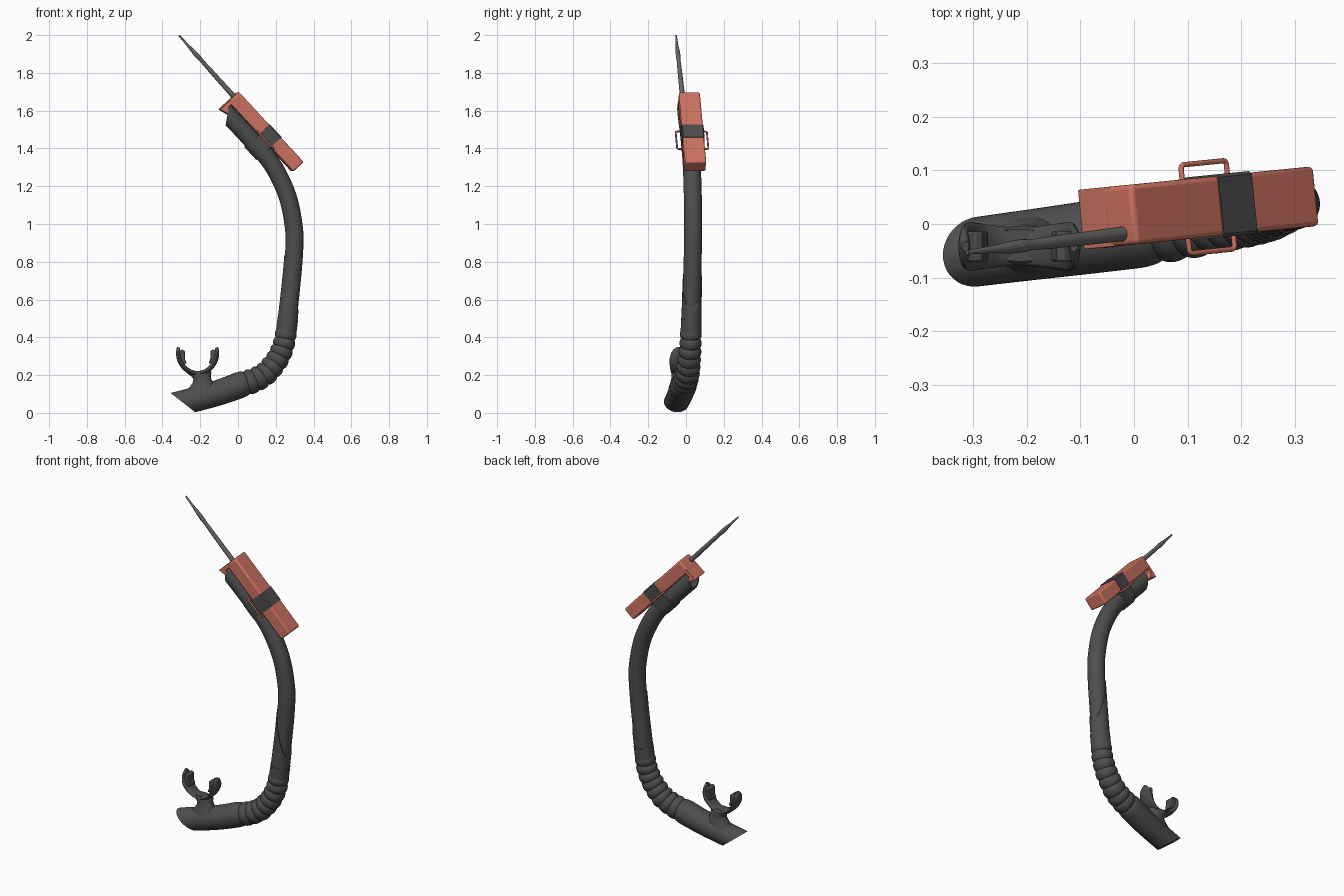
import bpy, bmesh, math
from mathutils import Vector as V

if "Cube" in bpy.data.objects:
    bpy.data.objects.remove(bpy.data.objects["Cube"])


def material(name, c):
    m = bpy.data.materials.new(name)
    m.diffuse_color = (*c, 1)
    m.use_nodes = True
    m.node_tree.nodes["Principled BSDF"].inputs["Base Color"].default_value = m.diffuse_color
    return m


RED = material("red_plastic", (0.62, 0.17, 0.12))
DARK = material("dark_rubber", (0.075, 0.075, 0.075))
GREY = material("antenna_grey", (0.13, 0.13, 0.13))


def finish(bm, name, mat):
    bmesh.ops.recalc_face_normals(bm, faces=bm.faces)
    me = bpy.data.meshes.new(name)
    bm.to_mesh(me)
    bm.free()
    ob = bpy.data.objects.new(name, me)
    bpy.context.collection.objects.link(ob)
    me.materials.append(mat)
    return ob


def spline(pts, n):
    """Catmull-Rom through pts, resampled to n + 1 even steps."""
    p = [V(q) for q in pts]
    p = [2 * p[0] - p[1]] + p + [2 * p[-1] - p[-2]]
    fine = []
    for i in range(1, len(p) - 2):
        a, b, c, d = p[i - 1:i + 3]
        for k in range(40):
            t = k / 40
            fine.append(0.5 * (2 * b + (c - a) * t + (2 * a - 5 * b + 4 * c - d) * t * t
                               + (3 * b - a - 3 * c + d) * t ** 3))
    fine.append(p[-2])
    dist = [0]
    for a, b in zip(fine, fine[1:]):
        dist.append(dist[-1] + (b - a).length)
    out, j = [], 0
    for k in range(n + 1):
        s = dist[-1] * k / n
        while j < len(fine) - 2 and dist[j + 1] < s:
            j += 1
        out.append(fine[j].lerp(fine[j + 1], (s - dist[j]) / (dist[j + 1] - dist[j])))
    return out


def loft(bm, rings):
    rows = [[bm.verts.new(c) for c in r] for r in rings]
    n = len(rows[0])
    for a, b in zip(rows, rows[1:]):
        for k in range(n):
            bm.faces.new((a[k], a[(k + 1) % n], b[(k + 1) % n], b[k]))
    bm.faces.new(rows[0])
    bm.faces.new(rows[-1])


def sweep(name, path, radius, mat, sides=32, cut=None, recess=None):
    """Round tube along path; radius(t) gives the profile. Optional slanted end cut and bore."""
    rings, n = [], len(path) - 1
    for i, c in enumerate(path):
        t = (path[min(i + 1, n)] - path[max(i - 1, 0)]).normalized()
        x = V((0, 1, 0)).cross(t).normalized()
        y = t.cross(x)
        r = radius(i / n)
        rings.append([c + r * (x * math.cos(a) + y * math.sin(a))
                      for a in (2 * math.pi * k / sides for k in range(sides))])
    bm = bmesh.new()
    loft(bm, rings)
    if cut:
        g = bmesh.ops.bisect_plane(bm, geom=bm.verts[:] + bm.edges[:] + bm.faces[:], dist=1e-6,
                                   plane_co=cut[0], plane_no=cut[1], clear_outer=True)
        edges = [e for e in g["geom_cut"] if isinstance(e, bmesh.types.BMEdge)]
        caps = bmesh.ops.edgeloop_fill(bm, edges=edges)["faces"]
        if recess:
            bmesh.ops.recalc_face_normals(bm, faces=bm.faces)
            bmesh.ops.inset_region(bm, faces=caps, thickness=0.009)
            ext = bmesh.ops.extrude_face_region(bm, geom=caps)["geom"]
            bmesh.ops.delete(bm, geom=caps, context='FACES_ONLY')
            bmesh.ops.translate(bm, vec=recess,
                                verts=[v for v in ext if isinstance(v, bmesh.types.BMVert)])
    return finish(bm, name, mat)


def steps(table):
    """Piecewise linear radius function."""
    def f(t):
        for (a, ra), (b, rb) in zip(table, table[1:]):
            if t <= b:
                return ra + (rb - ra) * (t - a) / (b - a)
        return table[-1][1]
    return f


# Local frame of the tilted box: s down its length, v across, w out of its top face
A, B = V((math.cos(0.1), math.sin(0.1), 0)), V((-math.sin(0.1), math.cos(0.1), 0))
D = 0.68 * A - V((0, 0, 0.733))
N = 0.733 * A + V((0, 0, 0.68))
ORIGIN = V((0, 0.018, 1.70))


def P(s, v, w):
    return ORIGIN + s * D + v * B + w * N


def prism(name, poly, lo, hi, f, mat, bevel=0.0):
    bm = bmesh.new()
    loft(bm, [[f(p, q, h) for p, q in poly] for h in (lo, hi)])
    ob = finish(bm, name, mat)
    if bevel:
        m = ob.modifiers.new("bevel", 'BEVEL')
        m.width, m.segments = bevel, 3
        m.limit_method, m.angle_limit = 'ANGLE', math.radians(40)
    return ob


# Upper tube with slanted open top
tube = spline([(-0.13, -0.006, 1.66), (-0.03, 0.006, 1.555), (0.07, 0.019, 1.447), (0.18, 0.03, 1.317),
               (0.262, 0.036, 1.147), (0.297, 0.038, 0.97), (0.297, 0.036, 0.85),
               (0.283, 0.033, 0.68), (0.258, 0.027, 0.45)], 70)
sweep("upper_tube", tube, lambda t: 0.0475, DARK, cut=(V((-0.056, 0, 1.578)), V((-0.98, 0, 0.17))),
      recess=V((0.09, 0.01, -0.095)))

# Sleeve with slanted top edge, and its cuff
sleeve = spline([(0.258, 0.027, 0.45), (0.283, 0.033, 0.68), (0.297, 0.036, 0.85), (0.299, 0.037, 0.95)], 30)
sweep("tube_sleeve", sleeve, lambda t: 0.053 - 0.003 * t, DARK,
      cut=(V((0.243, 0, 0.855)), V((0.97, 0, 0.24))))
sweep("sleeve_cuff", spline([(0.254, 0.026, 0.42), (0.264, 0.028, 0.5)], 4), lambda t: 0.0545, DARK)

# Corrugated flexible hose
hose = spline([(0.256, 0.026, 0.44), (0.244, 0.024, 0.37), (0.212, 0.018, 0.29), (0.15, 0.009, 0.212),
               (0.085, -0.002, 0.173), (0.0, -0.013, 0.145)], 144)
sweep("corrugated_hose", hose,
      lambda t: 0.049 + 0.012 * t + 0.008 * abs(math.sin(math.pi * 9 * t)) ** 0.7, DARK)

# Mouthpiece chamber with slanted flat end
chamber = spline([(0.025, -0.01, 0.153), (-0.1, -0.027, 0.108), (-0.24, -0.045, 0.068), (-0.42, -0.068, 0.025)], 40)
sweep("mouth_chamber", chamber, steps([(0, 0.067), (0.03, 0.07), (0.5, 0.066), (1, 0.063)]), DARK, sides=40,
      cut=(V((-0.35, -0.05, 0.1)), V((-0.614, 0, -0.789))))

# Flared post of the mouthpiece
bm = bmesh.new()
loft(bm, [[V((cx + rx * math.cos(a), -0.04 + ry * math.sin(a), z))
           for a in (2 * math.pi * k / 32 for k in range(32))]
          for cx, z, rx, ry in ((-0.185, 0.11, 0.095, 0.056), (-0.185, 0.14, 0.068, 0.05),
                                (-0.186, 0.16, 0.054, 0.043), (-0.189, 0.18, 0.047, 0.038),
                                (-0.196, 0.195, 0.052, 0.037), (-0.207, 0.212, 0.066, 0.037),
                                (-0.213, 0.222, 0.07, 0.03))])
finish(bm, "mouthpiece_post", DARK)

# U-shaped lip shield
bm = bmesh.new()
rings = []
for i in range(41):
    u = -1 + i / 20
    ang = math.radians(-90 + 101 * u)
    c = V((-0.214 + 0.103 * math.cos(ang), -0.042, 0.325 + 0.116 * math.sin(ang)))
    nrm = V((math.cos(ang), 0, math.sin(ang)))
    end = math.sqrt(max(0.04, 1 - max(0, (abs(u) - 0.6) / 0.4) ** 2))
    half, thick = (0.034 + 0.012 * min(1, abs(u) / 0.6)) * end, 0.013 * (0.45 + 0.55 * end)
    ring = []
    for k in range(24):
        a = 2 * math.pi * k / 24
        ring.append(c + nrm * thick * math.sin(a) + V((0, half * math.cos(a), 0)))
    rings.append(ring)
loft(bm, rings)
finish(bm, "lip_shield", DARK)

# Bite tabs on the inside of the shield
for side, label in ((-1, "left"), (1, "right")):
    tab = [(0.1, 0.262), (0.058, 0.262), (0.067, 0.285), (0.068, 0.328), (0.083, 0.336), (0.103, 0.32)]
    prism("bite_tab_" + label, tab, -0.07, -0.014,
          lambda p, q, h, k=side: V((-0.214 + k * p, h, q)), DARK, 0.004)

# Red box with hooked lip over the tube end
prism("device_box", [(0, 0), (0.507, 0), (0.507, -0.076), (0, -0.076)], -0.056, 0.056,
      lambda p, q, h: P(p, h, q), RED, 0.009)
prism("box_end_lip", [(0.001, -0.06), (0.0, -0.137), (0.052, -0.121), (0.022, -0.098), (0.022, -0.06)],
      -0.056, 0.056, lambda p, q, h: P(p, h, q), RED, 0.002)

# Strap around box and tube
outline = [(0.053, 0.003), (0.059, -0.004), (0.059, -0.08)]
outline += [(0.053 * math.cos(a), -0.121 - 0.053 * math.sin(a))
            for a in (math.pi * k / 16 for k in range(17))]
outline += [(-0.059, -0.08), (-0.059, -0.004), (-0.053, 0.003)]
prism("strap", outline, 0.238, 0.33, lambda p, q, h: P(h, p, q), DARK)

# Wire strap loops on both sides
for side, label in ((-1, "front"), (1, "back")):
    cu = bpy.data.curves.new("strap_loop_" + label, 'CURVE')
    cu.dimensions, cu.bevel_depth, cu.bevel_resolution = '3D', 0.005, 3
    cu.use_fill_caps = True
    sp = cu.splines.new('POLY')
    pts = [(0.22, 0.05), (0.22, 0.076), (0.222, 0.081), (0.227, 0.083),
           (0.338, 0.083), (0.343, 0.081), (0.345, 0.076), (0.345, 0.05)]
    sp.points.add(len(pts) - 1)
    for q, (s, v) in zip(sp.points, pts):
        q.co = (*P(s, side * v, -0.073), 1)
    cu.materials.append(RED)
    bpy.context.collection.objects.link(bpy.data.objects.new(cu.name, cu))

# Antenna
base, tip = P(0.02, -0.034, -0.036), V((-0.312, -0.053, 1.998))
sweep("antenna", [base.lerp(tip, i / 60) for i in range(61)],
      steps([(0, 0.014), (0.5, 0.0115), (0.6, 0.010), (0.66, 0.0125), (0.74, 0.0115),
             (0.84, 0.007), (1, 0.004)]), GREY, sides=20)

# Smooth shading with crisp edges
bpy.ops.object.select_all(action='DESELECT')
for ob in bpy.context.scene.objects:
    if ob.type == 'MESH':
        ob.select_set(True)
        bpy.context.view_layer.objects.active = ob
bpy.ops.object.shade_smooth_by_angle(angle=math.radians(38))
